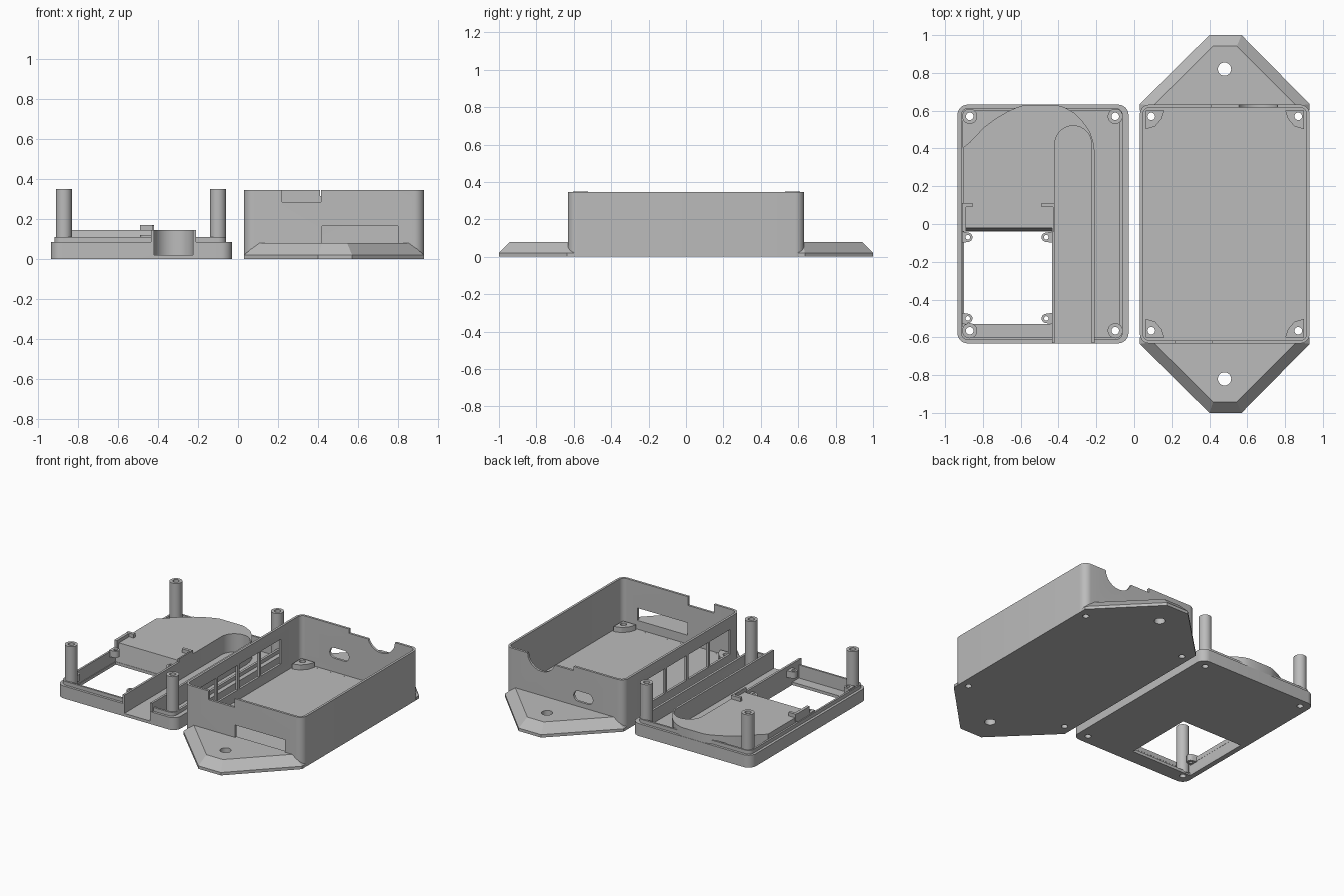
import bpy, bmesh, math
from mathutils import Matrix

if "Cube" in bpy.data.objects:
    bpy.data.objects.remove(bpy.data.objects["Cube"])

grey = bpy.data.materials.new("plain grey")
grey.diffuse_color = (0.5, 0.5, 0.5, 1)
grey.use_nodes = True
grey.node_tree.nodes["Principled BSDF"].inputs["Base Color"].default_value = grey.diffuse_color


def prism(name, pts, z0, z1, low_shift=None):
    """Extrude an outline upward; low_shift maps bottom x, y to a new place."""
    bm = bmesh.new()
    f = low_shift or (lambda x, y: (x, y))
    lo = [bm.verts.new((*f(x, y), z0)) for x, y in pts]
    hi = [bm.verts.new((x, y, z1)) for x, y in pts]
    bm.faces.new(lo[::-1])
    bm.faces.new(hi)
    n = len(pts)
    for i in range(n):
        j = (i + 1) % n
        bm.faces.new((lo[i], lo[j], hi[j], hi[i]))
    bmesh.ops.recalc_face_normals(bm, faces=bm.faces)
    me = bpy.data.meshes.new(name)
    bm.to_mesh(me)
    bm.free()
    ob = bpy.data.objects.new(name, me)
    me.materials.append(grey)
    bpy.context.collection.objects.link(ob)
    return ob


def rect(x0, x1, y0, y1):
    return [(x0, y0), (x1, y0), (x1, y1), (x0, y1)]


def arc(cx, cy, r, a0, a1, n=8):
    return [(cx + r * math.cos(math.radians(a0 + (a1 - a0) * i / n)),
             cy + r * math.sin(math.radians(a0 + (a1 - a0) * i / n))) for i in range(n + 1)]


def rounded(x0, x1, y0, y1, r):
    return (arc(x1 - r, y1 - r, r, 0, 90) + arc(x0 + r, y1 - r, r, 90, 180) +
            arc(x0 + r, y0 + r, r, 180, 270) + arc(x1 - r, y0 + r, r, 270, 360))


def circle(x, y, r, n=24):
    return arc(x, y, r, 0, 360, n)[:-1]


def block(name, x0, x1, y0, y1, z0, z1):
    return prism(name, rect(x0, x1, y0, y1), z0, z1)


def wall_cutter(pts, y0, y1):
    """Outline in x, z, extruded along y."""
    ob = prism("cutter", pts, -y1, -y0)
    ob.data.transform(Matrix.Rotation(math.pi / 2, 4, 'X'))
    return ob


def activate(ob):
    bpy.ops.object.select_all(action='DESELECT')
    ob.select_set(True)
    bpy.context.view_layer.objects.active = ob


def cut(ob, cutters):
    activate(ob)
    for c in cutters:
        m = ob.modifiers.new("cut", 'BOOLEAN')
        m.operation = 'DIFFERENCE'
        m.solver = 'EXACT'
        m.object = c
        bpy.ops.object.modifier_apply(modifier=m.name)
        bpy.data.objects.remove(c)
    return ob


def hole(x, y, r, z0=-0.1, z1=0.5):
    return prism("cutter", circle(x, y, r), z0, z1)


Y = 0.632
LID_SCREWS = [(x, y) for x in (-0.87, -0.1) for y in (-0.565, 0.57)]
BOX_SCREWS = [(x, y) for x in (0.09, 0.87) for y in (-0.565, 0.57)]
CHANNEL = [(-0.42, -0.8), (-0.225, -0.8)] + arc(-0.3225, 0.4225, 0.0975, 0, 180, 16)


def channel_cutter():
    return prism("cutter", CHANNEL, 0.02, 0.3)


# ---- Lid: shallow tray with window, open channel and screw holes
lid = prism("lid_tray", rounded(-0.935, -0.03, -Y, Y, 0.055), 0, 0.085)
cut(lid, [prism("cutter", rounded(-0.905, -0.075, -0.603, 0.603, 0.03), 0.02, 0.2),
          block("cutter", -0.9, -0.435, -0.53, -0.04, -0.1, 0.3),
          channel_cutter()] + [hole(x, y, 0.02) for x, y in LID_SCREWS])

# Thin locating lip on the rim
lip = prism("lid_lip", rounded(-0.917, -0.06, -0.615, 0.615, 0.04), 0.08, 0.11)
cut(lip, [prism("cutter", rounded(-0.904, -0.076, -0.602, 0.602, 0.03), 0, 0.2),
          channel_cutter()] + [hole(x, y, 0.03) for x, y in LID_SCREWS])

# Raised platform with a round-ended channel
outline = [(-0.905, -0.02), (-0.21, -0.02), (-0.21, 0.39), (-0.217, 0.44), (-0.235, 0.49),
           (-0.27, 0.54), (-0.32, 0.59), (-0.37, 0.618), (-0.41, 0.63), (-0.58, 0.63),
           (-0.62, 0.617), (-0.67, 0.595), (-0.73, 0.56), (-0.79, 0.515), (-0.84, 0.465),
           (-0.87, 0.432), (-0.905, 0.405)]
platform = prism("platform", outline, 0.01, 0.145,
                 lambda x, y: (x, -0.039 if y < 0 else y))
cut(platform, [channel_cutter()])

# Channel side walls
block("channel_wall_left", -0.435, -0.42, -0.63, 0.0, 0.01, 0.145)
block("channel_wall_right", -0.225, -0.21, -0.63, 0.0, 0.01, 0.145)

# Tubular screw posts
for x, y in LID_SCREWS:
    cut(prism("screw_post", circle(x, y, 0.04), 0.01, 0.35), [hole(x, y, 0.02)])

# Small drilled tabs around the window
for side, x, wall in ((-1, -0.88, -0.91), (1, -0.465, -0.43)):
    for y in (-0.5, -0.07):
        a = 90 if side < 0 else -90
        pts = arc(x, y, 0.025, a, a - 180) if side < 0 else arc(x, y, 0.025, 270, 90)
        pts += [(wall, y - 0.03), (wall, y + 0.03)] if side < 0 else [(wall, y + 0.03), (wall, y - 0.03)]
        cut(prism("window_tab", pts, 0.075, 0.12), [hole(x, y, 0.012)])

# Retaining clips beside the window
block("clip_left", -0.91, -0.855, 0.09, 0.11, 0.12, 0.17)
block("clip_right", -0.49, -0.42, 0.09, 0.11, 0.12, 0.17)
block("clip_rail_left", -0.91, -0.89, -0.04, 0.095, 0.1, 0.168)
block("clip_rail_right", -0.43, -0.42, -0.04, 0.095, 0.1, 0.168)

# ---- Box: open shell with wall openings
box = prism("box_shell", rounded(0.03, 0.93, -Y, Y, 0.05), 0, 0.345)
front_back = [
    wall_cutter(rect(0.22, 0.415, 0.285, 0.5), -0.75, -0.5),       # front cable notch
    wall_cutter(rect(0.42, 0.80, 0.045, 0.165), -0.75, -0.5),      # front window
    wall_cutter(arc(0.3, 0.15, 0.036, 90, 270) + arc(0.375, 0.15, 0.036, -90, 90), 0.5, 0.75),
    wall_cutter(rect(0.41, 0.56, 0.315, 0.5), 0.5, 0.75),          # back step
    wall_cutter([(0.76, 0.5)] + [(0.655 + 0.105 * math.cos(t * math.pi / 12),
                                  0.345 - 0.1 * math.sin(t * math.pi / 12))
                                 for t in range(13)] + [(0.55, 0.5)], 0.5, 0.75)]
panes = [block("cutter", 0, 0.1, -0.52 + i * 0.235, -0.305 + i * 0.235, 0.09, 0.26)
         for i in range(4)]
cut(box, [prism("cutter", rounded(0.046, 0.914, -0.616, 0.616, 0.035), 0.02, 0.6)]
    + front_back + panes + [hole(x, y, 0.02) for x, y in BOX_SCREWS])

# Corner screw bosses on the box floor
for x, y in BOX_SCREWS:
    sx, sy = (1 if x > 0.48 else -1), (1 if y > 0 else -1)
    cx, cy = 0.48 + sx * 0.42, sy * 0.602
    pts = [(cx, cy), (cx - sx * 0.1, cy), (cx - sx * 0.085, cy - sy * 0.045),
           (cx - sx * 0.05, cy - sy * 0.085), (cx, cy - sy * 0.1)]
    cut(prism("corner_boss", pts, 0.01, 0.055), [hole(x, y, 0.02)])

# ---- Mounting ears: pointed plates with chamfered tops
for s in (-1, 1):
    base = [(0.03, 0.6), (0.03, 0.635), (0.4, 1.0), (0.57, 1.0), (0.93, 0.635), (0.93, 0.6)]
    top = [(0.1, 0.6), (0.1, 0.625), (0.42, 0.942), (0.545, 0.942), (0.86, 0.625), (0.86, 0.6)]
    low = dict(zip([(x, s * y) for x, y in top], [(x, s * y) for x, y in base]))
    ear_hole = lambda: hole(0.48, s * 0.82, 0.035)
    room = lambda: prism("cutter", rounded(0.046, 0.914, -0.616, 0.616, 0.035), 0.0201, 0.6)
    screws = lambda: [hole(x, y, 0.02) for x, y in BOX_SCREWS if y * s > 0]
    cut(prism("ear_base", [(x, s * y) for x, y in base], 0, 0.02), [ear_hole()] + screws())
    cut(prism("ear_top", list(low), 0.02, 0.08, lambda x, y: low[(x, y)]),
        [ear_hole(), room()] + screws())

# Smooth the round parts, keep hard edges
for ob in list(bpy.context.scene.objects):
    activate(ob)
    bpy.ops.object.shade_smooth_by_angle(angle=math.radians(30))
